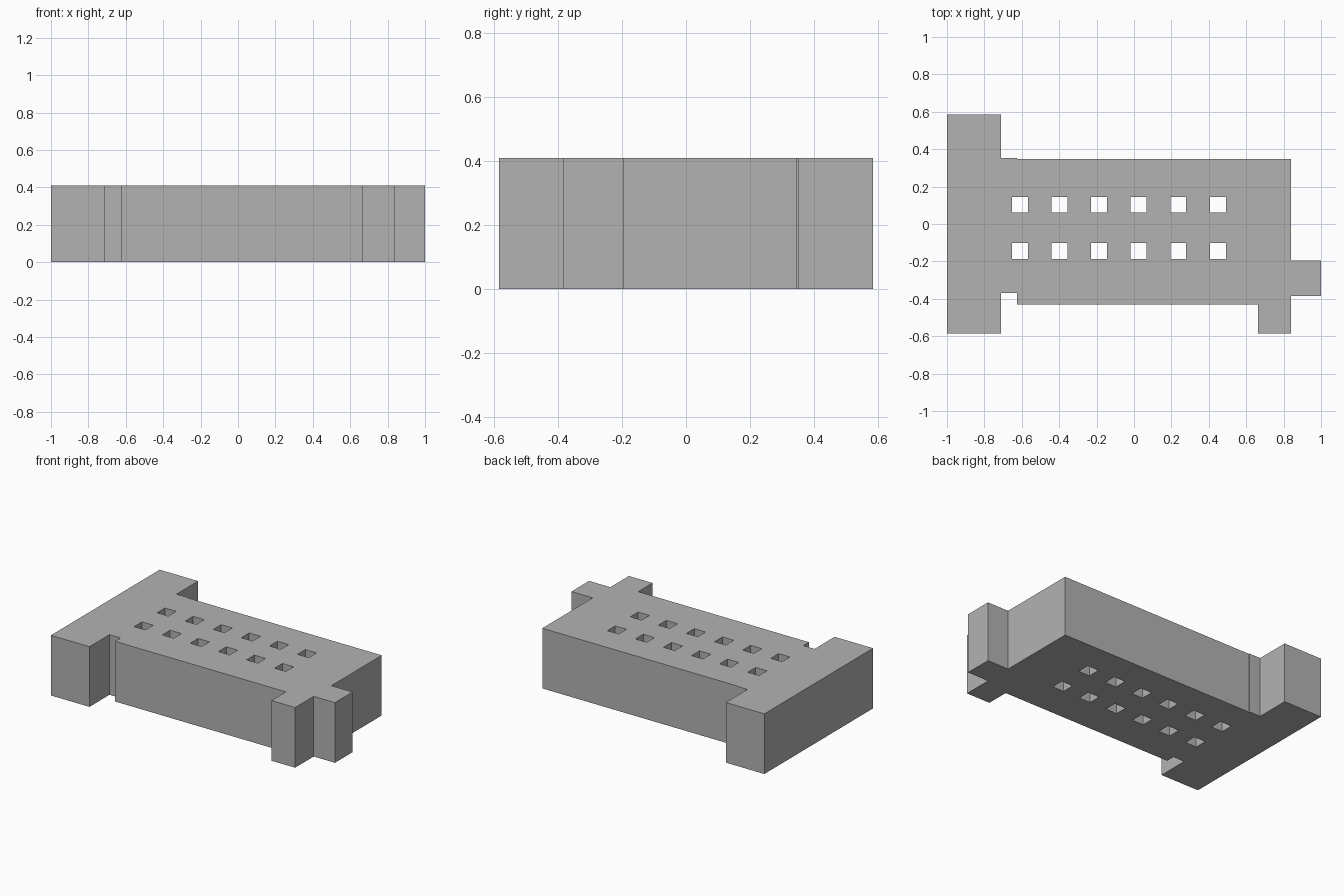
import bpy
import bmesh
from mathutils import Matrix, Vector

HEIGHT = 0.41

cube = bpy.data.objects.get("Cube")
if cube:
    bpy.data.objects.remove(cube, do_unlink=True)

grey = bpy.data.materials.new("plain grey")
grey.use_nodes = True
colour = (0.45, 0.45, 0.45, 1)
grey.diffuse_color = colour
grey.node_tree.nodes["Principled BSDF"].inputs["Base Color"].default_value = colour


def make_object(name, bm):
    bmesh.ops.recalc_face_normals(bm, faces=bm.faces)
    mesh = bpy.data.meshes.new(name)
    bm.to_mesh(mesh)
    bm.free()
    mesh.materials.append(grey)
    obj = bpy.data.objects.new(name, mesh)
    bpy.context.collection.objects.link(obj)
    return obj


# Plan outline: wide end bar, notches, main slab, corner foot and end tab
outline = [
    (-1, -0.585), (-0.71, -0.585), (-0.71, -0.37), (-0.625, -0.37),
    (-0.625, -0.43), (0.662, -0.43), (0.662, -0.585), (0.84, -0.585),
    (0.84, -0.385), (1, -0.385), (1, -0.195), (0.84, -0.195),
    (0.84, 0.347), (-0.625, 0.347), (-0.625, 0.352), (-0.71, 0.352),
    (-0.71, 0.585), (-1, 0.585),
]
bm = bmesh.new()
base = bm.faces.new([bm.verts.new((x, y, 0)) for x, y in outline])
top = bmesh.ops.extrude_face_region(bm, geom=[base], use_keep_orig=True)
bmesh.ops.translate(bm, vec=(0, 0, HEIGHT),
                    verts=[v for v in top["geom"] if isinstance(v, bmesh.types.BMVert)])
block = make_object("slotted_block", bm)

# Two rows of square through holes
bm = bmesh.new()
for y in (-0.144, 0.103):
    for i in range(6):
        place = Matrix.Translation(Vector((-0.61 + i * 0.2117, y, HEIGHT / 2)))
        bmesh.ops.create_cube(bm, size=1, matrix=place @ Matrix.Diagonal((0.085, 0.085, 1, 1)))
cutter = make_object("hole_cutter", bm)
cutter.hide_render = True

# Cut the holes, then discard the cutter
cut = block.modifiers.new("holes", 'BOOLEAN')
cut.operation = 'DIFFERENCE'
cut.solver = 'EXACT'
cut.object = cutter
bpy.context.view_layer.objects.active = block
bpy.ops.object.modifier_apply(modifier=cut.name)
bpy.data.objects.remove(cutter, do_unlink=True)
